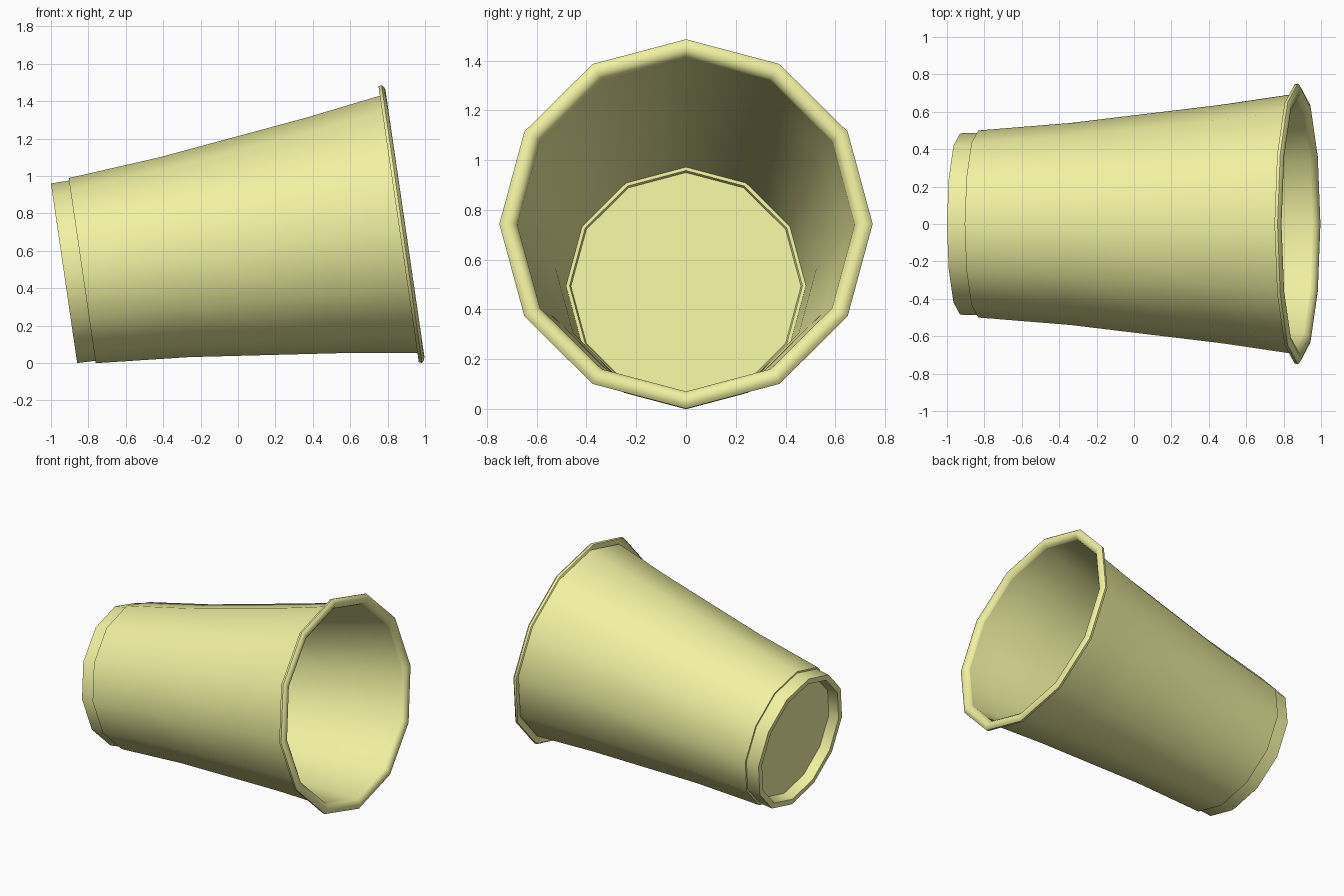
import bpy, bmesh, math

if "Cube" in bpy.data.objects:
    bpy.data.objects.remove(bpy.data.objects["Cube"])

SIDES = 12
TILT = math.atan2(0.265, 1.815)      # the cup lies on its side, axis tipped up
BASE = (-0.93, 0.48)                 # x, z of the centre of the foot

mat = bpy.data.materials.new("yellow_plastic")
mat.diffuse_color = (0.88, 0.88, 0.36, 1)
mat.use_nodes = True
mat.node_tree.nodes["Principled BSDF"].inputs["Base Color"].default_value = mat.diffuse_color


def lathe(name, profile):
    """Revolve (distance along axis, radius) points around the tilted axis."""
    bm = bmesh.new()
    c, sn = math.cos(TILT), math.sin(TILT)
    rings = []
    for s, r in profile:
        count = SIDES if r > 0 else 1
        ring = []
        for j in range(count):
            a = 2 * math.pi * j / SIDES
            u = r * math.sin(a)
            ring.append(bm.verts.new((BASE[0] + s * c - u * sn, r * math.cos(a),
                                      BASE[1] + s * sn + u * c)))
        rings.append(ring)
    for p, q in zip(rings, rings[1:]):
        for j in range(SIDES):
            k = (j + 1) % SIDES
            if len(p) == 1:
                bm.faces.new((p[0], q[k], q[j]))
            elif len(q) == 1:
                bm.faces.new((p[j], p[k], q[0]))
            else:
                bm.faces.new((p[j], p[k], q[k], q[j]))
    me = bpy.data.meshes.new(name)
    bm.to_mesh(me)
    bm.free()
    ob = bpy.data.objects.new(name, me)
    bpy.context.collection.objects.link(ob)
    me.materials.append(mat)
    bpy.ops.object.select_all(action='DESELECT')
    ob.select_set(True)
    bpy.context.view_layer.objects.active = ob
    bpy.ops.object.shade_smooth_by_angle(angle=math.radians(40))


# wall rings shared by the outside and the inside
WALL = [(0.596, 0.54), (1.384, 0.634), (1.45, 0.643), (1.648, 0.672), (1.764, 0.689)]

# recessed underside, foot ring, step and outer wall
lathe("cup_outside", [(0.07, 0), (0.07, 0.43), (0.0, 0.445), (0.0, 0.485),
                      (0.098, 0.487), (0.098, 0.50)] + WALL + [(1.825, 0.697)])

# rolled lip, open underneath
lathe("rolled_lip", [(1.808, 0.747), (1.825, 0.75), (1.837, 0.738), (1.842, 0.72),
                     (1.838, 0.70), (1.825, 0.684), (1.81, 0.678)])

# inner wall and floor
inner = [(s, r - 0.016) for s, r in reversed(WALL)]
lathe("cup_inside", [(1.81, 0.678)] + inner + [(0.105, 0.482), (0.105, 0.468),
                                               (0.09, 0.462), (0.09, 0)])
